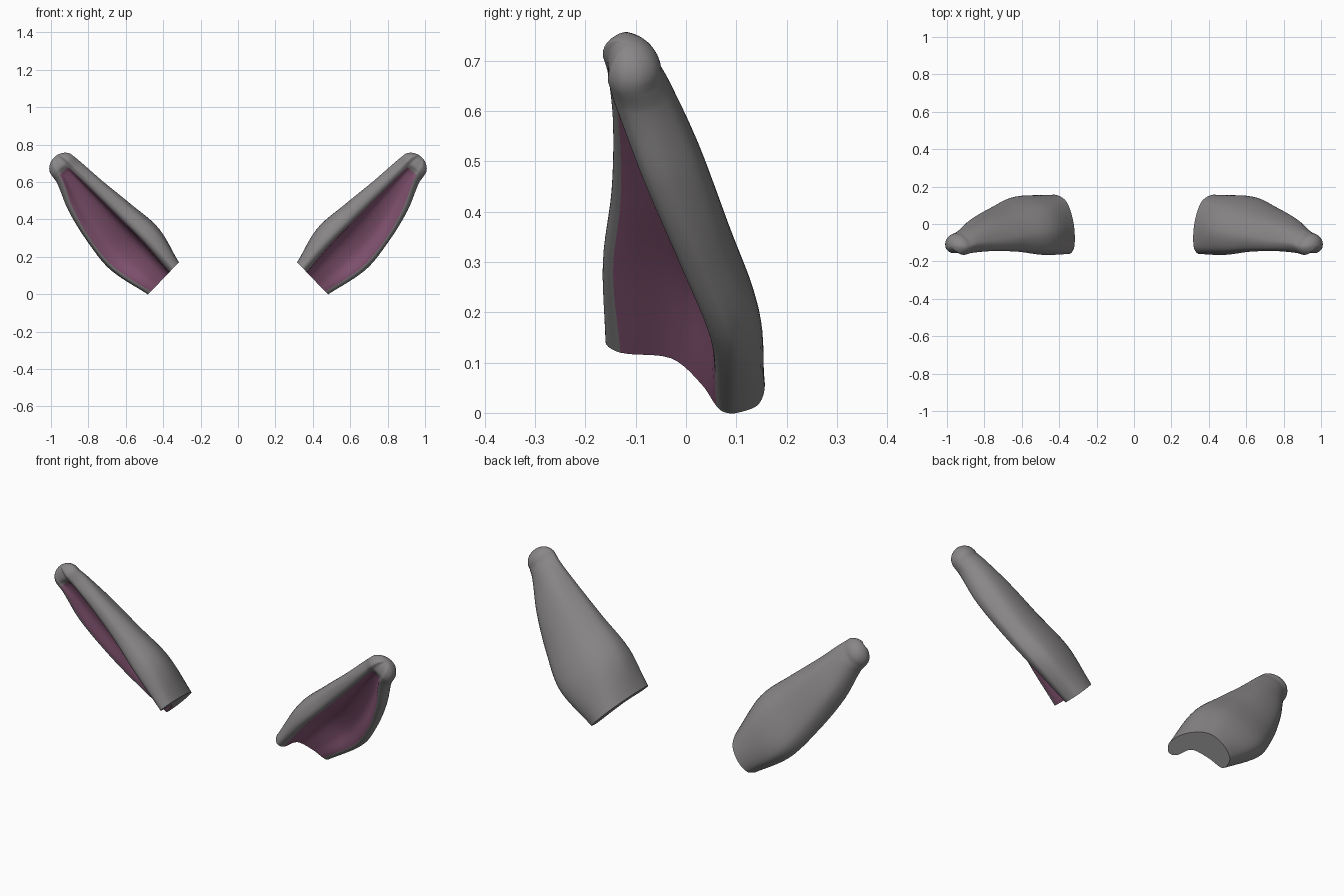
import bpy, bmesh, math
from mathutils import Vector

if "Cube" in bpy.data.objects:
    bpy.data.objects.remove(bpy.data.objects["Cube"])

# Colours
def material(name, rgb):
    m = bpy.data.materials.new(name)
    m.diffuse_color = (*rgb, 1)
    m.use_nodes = True
    m.node_tree.nodes["Principled BSDF"].inputs["Base Color"].default_value = m.diffuse_color
    return m

GREY = material("grey fur", (0.25, 0.24, 0.245))
PINK = material("dusky pink", (0.26, 0.10, 0.19))

# C-shaped cross-sections: distance along ear -> (width, depth) loop,
# inner rim, round the back, outer rim, then back through the hollow
SECTIONS = {
    0.33: [(.17, -.16), (.133, -.12), (.138, 0), (.19, .115), (.27, .155), (.34, .145),
           (.365, .1), (.362, .075), (.345, .06), (.285, .03), (.215, -.03), (.2, -.13)],
    0.54: [(.165, -.165), (.11, -.13), (.096, -.03), (.16, .08), (.27, .135), (.38, .145),
           (.43, .1), (.428, .065), (.41, .05), (.325, .05), (.225, -.01), (.2, -.145)],
    0.74: [(.185, -.148), (.14, -.128), (.124, -.06), (.175, .03), (.27, .08), (.37, .088),
           (.424, .045), (.425, .005), (.408, -.012), (.335, .005), (.24, -.04), (.215, -.13)],
    0.93: [(.205, -.145), (.17, -.13), (.158, -.085), (.195, -.01), (.265, .025), (.345, .028),
           (.393, -.02), (.395, -.065), (.37, -.085), (.32, -.06), (.25, -.08), (.23, -.132)],
    1.08: [(.22, -.155), (.188, -.13), (.18, -.1), (.21, -.055), (.26, -.03), (.31, -.035),
           (.345, -.07), (.345, -.115), (.315, -.142), (.295, -.125), (.26, -.125), (.243, -.145)],
}
TIP_START, TIP_LEN, TIP_C = 1.13, 0.065, Vector((0.265, -0.113))
SUB_LOOP, SUB_LEN = 5, 6


def spline(p, k, t):
    """Smooth curve through p[1]..p[2] with knots k."""
    m1 = (p[2] - p[0]) / (k[2] - k[0]) * (k[2] - k[1])
    m2 = (p[3] - p[1]) / (k[3] - k[1]) * (k[2] - k[1])
    a, b = t * t * (3 - 2 * t), t * (1 - t)
    return p[1] * (1 - a) + p[2] * a + m1 * (b * (1 - t)) - m2 * (b * t)


def smooth_loop(pts):
    n, out = len(pts), []
    for i in range(n):
        p = [pts[(i + j) % n] for j in (-1, 0, 1, 2)]
        k = [0]
        for a, b in zip(p, p[1:]):
            k.append(k[-1] + max((b - a).length, 1e-4) ** 0.6)
        out += [spline(p, k, j / SUB_LOOP) for j in range(SUB_LOOP)]
    return out


def ear_rings():
    secs = [(s, [Vector(q) for q in loop]) for s, loop in SECTIONS.items()]
    # closed section where the hollow ends
    end = [TIP_C + (q - Vector((.263, -.098))) * 0.92 for q in secs[-1][1]]
    end[9], end[10] = end[8].lerp(end[11], .33), end[8].lerp(end[11], .67)
    secs.append((TIP_START, end))
    st = [(s, smooth_loop(l)) for s, l in secs]
    s0, s1, sa, sb = st[0], st[1], st[-1], st[-2]
    first = (2 * s0[0] - s1[0], [2 * a - b for a, b in zip(s0[1], s1[1])])
    last = (2 * sa[0] - sb[0], [2 * a - b for a, b in zip(sa[1], sb[1])])
    st = [first] + st + [last]
    rings = []
    for i in range(1, len(st) - 2):
        w = st[i - 1:i + 3]
        k = [q[0] for q in w]
        for j in range(SUB_LEN):
            t = j / SUB_LEN
            rings.append((k[1] + (k[2] - k[1]) * t,
                          [spline(c, k, t) for c in zip(*[q[1] for q in w])]))
    # rounded tip
    for j in range(9):
        a = math.radians(87) * j / 8
        rings.append((TIP_START + TIP_LEN * math.sin(a),
                      [TIP_C + (q - TIP_C) * math.cos(a) for q in sa[1]]))
    return rings


def build_ear(name, side):
    bm = bmesh.new()
    loops, dist = [], []
    for s, ring in ear_rings():
        row = []
        for q in ring:
            d = s
            if s < 0.5:   # slightly slanted base
                d += (0.005 - 0.1 * (q.x - 0.133)) * (0.5 - s) / 0.17
            row.append(bm.verts.new((side * (0.65 * d + 0.76 * q.x), q.y, 0.76 * d - 0.65 * q.x)))
        loops.append(row)
        dist.append(s)
    n = len(loops[0])
    for r in range(len(loops) - 1):
        for i in range(n):
            j = (i + 1) % n
            f = bm.faces.new((loops[r][i], loops[r][j], loops[r + 1][j], loops[r + 1][i]))
            # pink lining of the hollow
            f.material_index = int(8 * SUB_LOOP <= i < 11 * SUB_LOOP and dist[r] < 1.105)
    # base: strip between outer shell and hollow; tip: small cap
    base = bm.faces.new(loops[0])
    bm.faces.new(loops[-1])
    bmesh.ops.triangulate(bm, faces=[base])
    bmesh.ops.recalc_face_normals(bm, faces=bm.faces)
    me = bpy.data.meshes.new(name)
    bm.to_mesh(me)
    bm.free()
    me.materials.append(GREY)
    me.materials.append(PINK)
    ob = bpy.data.objects.new(name, me)
    bpy.context.collection.objects.link(ob)
    bpy.ops.object.select_all(action='DESELECT')
    ob.select_set(True)
    bpy.context.view_layer.objects.active = ob
    bpy.ops.object.shade_smooth_by_angle(angle=math.radians(50))


build_ear("right_ear", 1)
build_ear("left_ear", -1)
